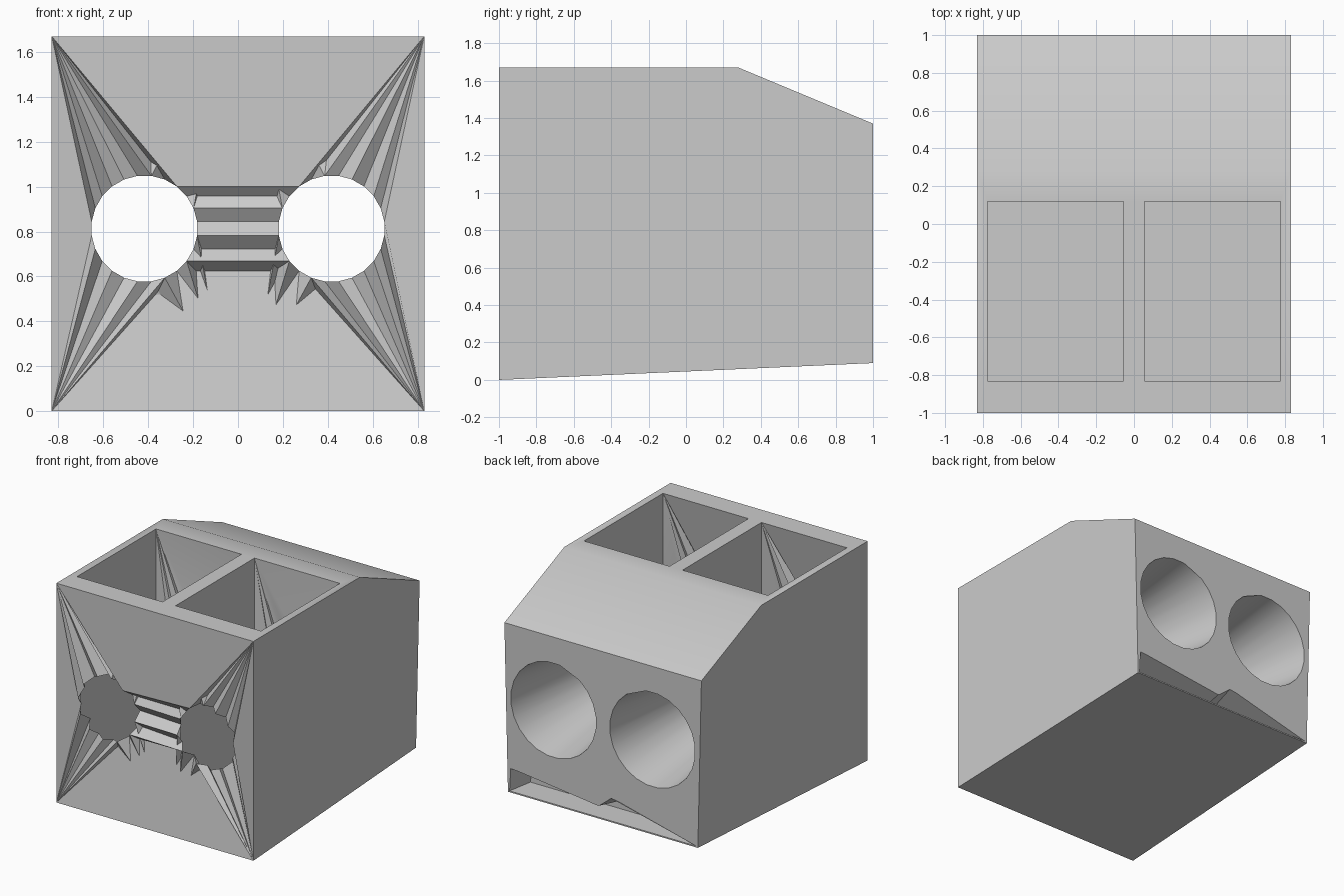
import bpy, bmesh, math, random
from mathutils import Vector

random.seed(4)
cube = bpy.data.objects.get("Cube")
if cube:
    bpy.data.objects.remove(cube, do_unlink=True)

HALF, TOP = 0.83, 1.67
POCKET_FRONT, POCKET_BACK, POCKET_FLOOR = -0.83, 0.12, 0.1
SIDES = 24
bm = bmesh.new()


def verts(points):
    return [bm.verts.new(p) for p in points]


def face(*vs):
    bm.faces.new(vs)


def rim(side, radius, y, rough=0.0):
    """Circle around one eye axis, counted from the outer side upward."""
    points = []
    for i in range(SIDES):
        a = (i + 0.5) * math.tau / SIDES
        depth = rough * (random.uniform(0.5, 1) if i % 2 else random.uniform(0, 0.4))
        points.append((side * (0.417 + radius * math.cos(a)),
                       y + depth, 0.813 + radius * math.sin(a)))
    return verts(points)


def panel(upper, lower, rims):
    """Wall with two openings; upper and lower hold the +x and -x corners."""
    n = len(rims[0])
    a = n // 3
    b = n - 1 - a
    for k in range(2):
        r = rims[k]
        for i in range(a):
            face(upper[k], r[i], r[i + 1])
        for i in range(b, n - 1):
            face(lower[k], r[i], r[i + 1])
        face(upper[k], lower[k], r[-1], r[0])
    right, left = rims
    face(upper[0], upper[1], left[a], right[a])
    face(lower[0], lower[1], left[b], right[b])
    for i in range(a, b):
        face(right[i], right[i + 1], left[i + 1], left[i])


def funnel(ring, corners):
    """Pocket end wall running from four corners to a round opening."""
    n = len(ring)
    for i in range(n):
        j = (i + 1) % n
        p, q = i * 4 // n, j * 4 // n
        if p == q:
            face(ring[i], ring[j], corners[p])
        else:
            face(ring[i], ring[j], corners[q], corners[p])


def pair(x, y, z):
    return verts([(x, y, z), (-x, y, z)])


# Outer corners
front_low, front_top = pair(HALF, -1, 0), pair(HALF, -1, TOP)
ridge = pair(HALF, 0.28, TOP)
back_top, back_low = pair(HALF, 1, 1.37), pair(0.80, 1, 0.09)
for k in range(2):
    face(front_low[k], front_top[k], ridge[k], back_top[k], back_low[k])
face(*ridge, *reversed(back_top))
face(*front_low, *reversed(back_low))

# Pockets, eye openings and flared tubes
front_rims, back_rims, mouths = [], [], []
for s in (1, -1):
    front_rim = rim(s, 0.237, -1, 0.09)
    inner_rim = rim(s, 0.237, POCKET_BACK, 0.06)
    back_rim = rim(s, 0.36, 1)
    ends = []
    for y in (POCKET_FRONT, POCKET_BACK):
        ends.append(verts([(s * x, y, z) for x, z in (
            (0.775, TOP), (0.055, TOP), (0.055, POCKET_FLOOR), (0.775, POCKET_FLOOR))]))
    f, b = ends
    funnel(front_rim, f)
    funnel(inner_rim, b)
    for i in (1, 2, 3):
        j = (i + 1) % 4
        face(f[i], f[j], b[j], b[i])
    for i in range(SIDES):
        j = (i + 1) % SIDES
        face(inner_rim[i], inner_rim[j], back_rim[j], back_rim[i])
    front_rims.append(front_rim)
    back_rims.append(back_rim)
    mouths.append([b[0], b[1], f[1], f[0]])

panel(front_top, front_low, front_rims)
panel(back_top, back_low, back_rims)
panel(ridge, front_top, mouths)
bmesh.ops.recalc_face_normals(bm, faces=bm.faces)


def make_object(name, mesh_data):
    mesh = bpy.data.meshes.new(name)
    mesh_data.to_mesh(mesh)
    mesh_data.free()
    obj = bpy.data.objects.new(name, mesh)
    bpy.context.collection.objects.link(obj)
    return obj


housing = make_object("viewer_housing", bm)

# Jagged notch along the lower back edge
bm = bmesh.new()
outline = [(0.79, 0.1), (0.78, 0.28), (0.04, 0.19), (-0.07, 0.28), (-0.79, 0.1)]
near = verts([(x, 1.02, z) for x, z in outline])
far = verts([(x * 0.95, 0.8, 0.1 + (z - 0.1) * 0.5) for x, z in outline])
face(*near)
face(*reversed(far))
for i in range(len(outline)):
    j = (i + 1) % len(outline)
    face(near[i], near[j], far[j], far[i])
bmesh.ops.recalc_face_normals(bm, faces=bm.faces)
cutter = make_object("notch_cutter", bm)
cutter.hide_render = True

# Material
grey = bpy.data.materials.new("plain grey")
grey.use_nodes = True
colour = (0.6, 0.6, 0.6, 1)
grey.diffuse_color = colour
grey.node_tree.nodes["Principled BSDF"].inputs["Base Color"].default_value = colour
housing.data.materials.append(grey)

# Cut the notch, then shade
bpy.ops.object.select_all(action="DESELECT")
housing.select_set(True)
bpy.context.view_layer.objects.active = housing
cut = housing.modifiers.new("notch", "BOOLEAN")
cut.operation = "DIFFERENCE"
cut.solver = "EXACT"
cut.object = cutter
bpy.ops.object.modifier_apply(modifier=cut.name)
bpy.data.objects.remove(cutter, do_unlink=True)
bpy.ops.object.shade_smooth_by_angle(angle=math.radians(30))
